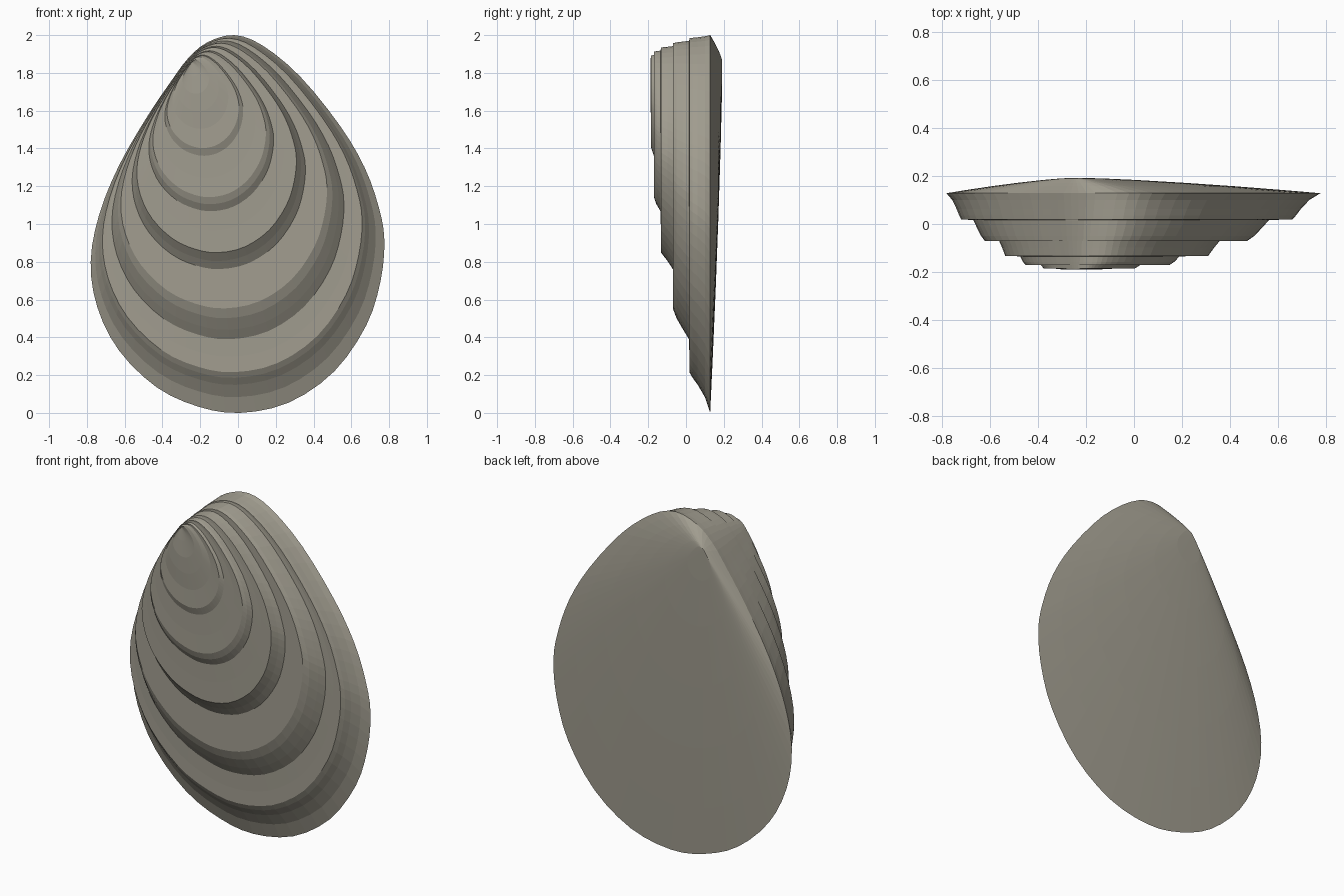
import bpy, bmesh
from mathutils import Vector

if "Cube" in bpy.data.objects:
    bpy.data.objects.remove(bpy.data.objects["Cube"])

# Rim outline (x, z), counter-clockwise from the top
RIM = [(-0.02, 2.0), (-0.16, 1.963), (-0.262, 1.88), (-0.355, 1.755), (-0.48, 1.57),
       (-0.63, 1.31), (-0.735, 1.05), (-0.78, 0.8), (-0.745, 0.56), (-0.63, 0.33),
       (-0.43, 0.135), (-0.21, 0.033), (0.01, 0.0), (0.27, 0.055), (0.51, 0.22),
       (0.68, 0.465), (0.755, 0.70), (0.775, 0.915), (0.745, 1.09), (0.67, 1.3),
       (0.54, 1.52), (0.33, 1.78), (0.13, 1.945)]
# Growth centre: every ring is the rim scaled about this point
CX, CZ = -0.245, 1.857

# (scale, y) from rim to beak on the ridged front
FRONT = [(1.0, 0.128), (0.955, 0.1), (0.92, 0.062), (0.9, 0.035), (0.884, 0.018),
         (0.84, 0.018), (0.79, 0.016), (0.763, -0.015), (0.73, -0.05), (0.702, -0.07),
         (0.65, -0.07), (0.59, -0.07), (0.567, -0.098), (0.543, -0.132),
         (0.48, -0.133), (0.425, -0.135), (0.405, -0.157), (0.385, -0.17),
         (0.33, -0.169), (0.267, -0.17), (0.245, -0.184),
         (0.19, -0.182), (0.14, -0.187), (0.09, -0.189), (0.04, -0.184), (0.0, -0.178)]
# (scale, y) from rim to centre on the smooth back
BACK = [(1.0, 0.128), (0.85, 0.141), (0.65, 0.157), (0.45, 0.171),
        (0.25, 0.183), (0.1, 0.19), (0.0, 0.191)]


def smooth_loop(pts, steps):
    """Closed Catmull-Rom curve through the points."""
    p = [Vector(q) for q in pts]
    n, out = len(p), []
    for i in range(n):
        a, b, c, d = p[i - 1], p[i], p[(i + 1) % n], p[(i + 2) % n]
        for k in range(steps):
            t = k / steps
            out.append(0.5 * (2 * b + (c - a) * t + (2 * a - 5 * b + 4 * c - d) * t * t
                              + (3 * b - a - 3 * c + d) * t ** 3))
    return out


outline = smooth_loop(RIM, 3)
n = len(outline)
bm = bmesh.new()


def ring(s, y):
    return [bm.verts.new((CX + (x - CX) * s, y, CZ + (z - CZ) * s)) for x, z in outline]


def surface(start, profile):
    """Nested rings following the profile, closed at the growth centre."""
    prev = start
    for s, y in profile[1:-1]:
        cur = ring(s, y)
        for i in range(n):
            j = (i + 1) % n
            bm.faces.new((prev[i], prev[j], cur[j], cur[i]))
        prev = cur
    tip = bm.verts.new((CX, profile[-1][1], CZ))
    for i in range(n):
        bm.faces.new((prev[i], prev[(i + 1) % n], tip))


# Shell: ridged front and gently domed back share the rim
rim = ring(*FRONT[0])
surface(rim, FRONT)
surface(rim, BACK)
bmesh.ops.recalc_face_normals(bm, faces=bm.faces)
mesh = bpy.data.meshes.new("shell")
bm.to_mesh(mesh)
bm.free()
shell = bpy.data.objects.new("shell", mesh)
bpy.context.collection.objects.link(shell)

# Warm grey shell colour
mat = bpy.data.materials.new("shell_grey")
mat.diffuse_color = (0.36, 0.34, 0.28, 1)
mat.use_nodes = True
mat.node_tree.nodes["Principled BSDF"].inputs["Base Color"].default_value = mat.diffuse_color
mesh.materials.append(mat)
